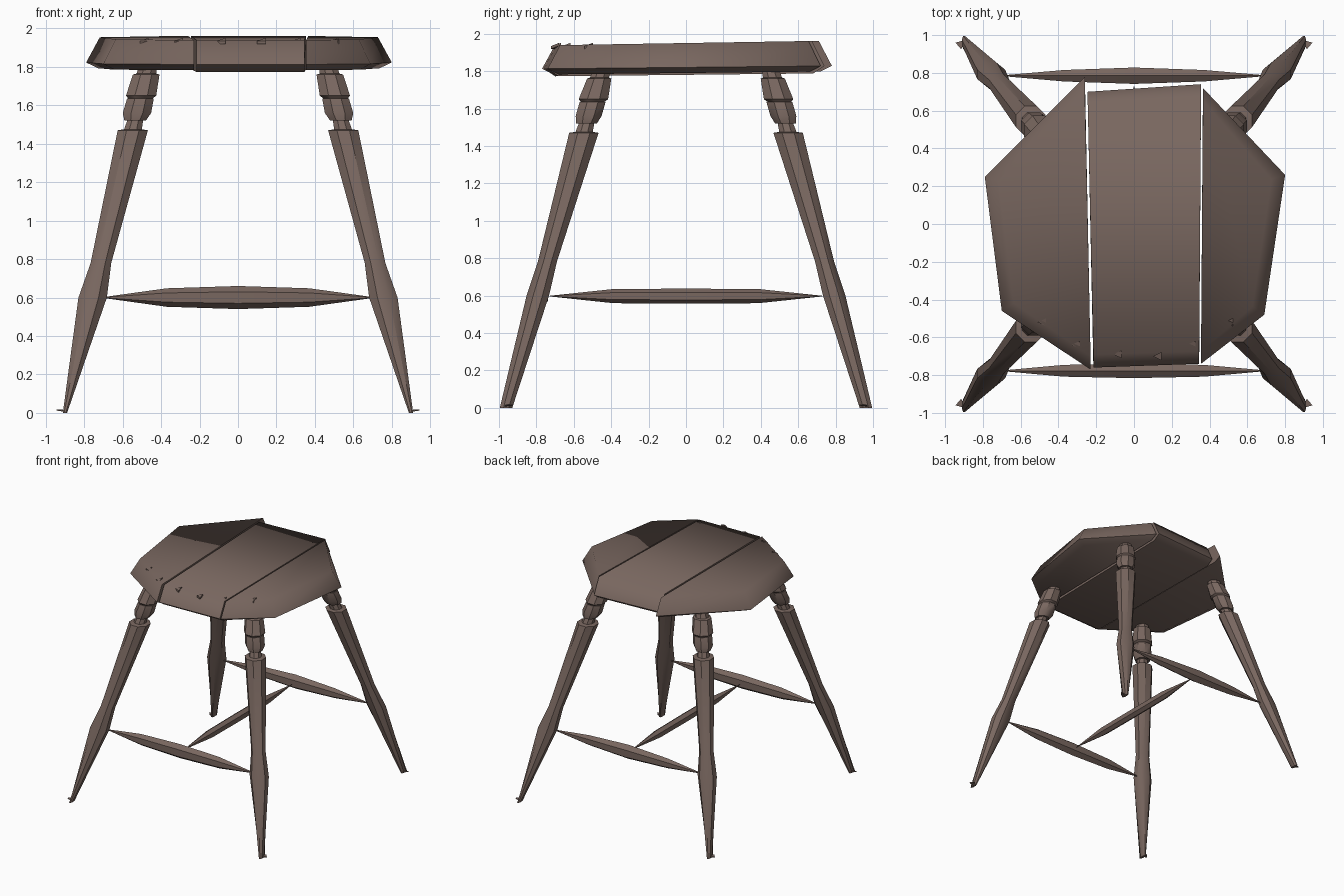
import bpy, bmesh, math
from mathutils import Vector

if "Cube" in bpy.data.objects:
    bpy.data.objects.remove(bpy.data.objects["Cube"])

# Single worn wood colour
wood = bpy.data.materials.new("dark_wood")
wood.use_nodes = True
colour = (0.19, 0.135, 0.115, 1)
wood.diffuse_color = colour
bsdf = wood.node_tree.nodes["Principled BSDF"]
bsdf.inputs["Base Color"].default_value = colour
bsdf.inputs["Roughness"].default_value = 0.8


def loft(name, rings, smooth=60):
    """Skin a list of closed rings and cap both ends."""
    bm = bmesh.new()
    loops = [[bm.verts.new(p) for p in ring] for ring in rings]
    n = len(loops[0])
    for a, b in zip(loops, loops[1:]):
        for i in range(n):
            j = (i + 1) % n
            bm.faces.new((a[i], a[j], b[j], b[i]))
    bm.faces.new(loops[0][::-1])
    bm.faces.new(loops[-1])
    bmesh.ops.recalc_face_normals(bm, faces=bm.faces)
    mesh = bpy.data.meshes.new(name)
    bm.to_mesh(mesh)
    bm.free()
    mesh.materials.append(wood)
    obj = bpy.data.objects.new(name, mesh)
    bpy.context.collection.objects.link(obj)
    bpy.ops.object.select_all(action="DESELECT")
    obj.select_set(True)
    bpy.context.view_layer.objects.active = obj
    bpy.ops.object.shade_smooth_by_angle(angle=math.radians(smooth))
    return obj


def ellipse(centre, u, v, sides):
    turn = [2 * math.pi * (i + 0.5) / sides for i in range(sides)]
    return [centre + u * math.cos(t) + v * math.sin(t) for t in turn]


# Seat: three boards with a bevelled outer rim, straight along the joints
def board(name, outline, low):
    def ring(z, scale, tilt):
        pts = []
        for x, y in outline:
            sx = scale if abs(x) > 0.5 else 1
            pts.append((x * sx, y * scale, z + tilt * y))
        return pts
    loft(name, [ring(low, 0.92, 0.01), ring(1.82, 1, 0.01), ring(1.95, 0.91, 0.015)], 72)


board("seat_board_right", [(-0.26, 0.78), (-0.79, 0.25), (-0.70, -0.46), (-0.23, -0.77)], 1.79)
board("seat_board_middle", [(0.355, 0.74), (-0.245, 0.70), (-0.215, -0.76), (0.345, -0.74)], 1.78)
board("seat_board_left", [(0.365, 0.72), (0.355, -0.74), (0.69, -0.48), (0.80, 0.26)], 1.79)

# Small splinters along the front rim
for i, (x, y) in enumerate([(-0.48, -0.52), (-0.30, -0.64), (-0.08, -0.69),
                            (0.13, -0.70), (0.31, -0.64), (0.51, -0.52)]):
    c = Vector((x, y, 1.925))
    u, v = Vector((0.03, 0, 0.005)), Vector((0, 0.025, 0.01))
    loft(f"splinter_{i}", [ellipse(c, u, v, 3),
                           ellipse(c + Vector((0, 0, 0.015)), u, v, 3)], 20)

# Legs: splayed turned posts, each section is (height, x radius, y radius)
shaft = [(0, 0.012, 0.036), (0.6, 0.08, 0.065), (0.78, 0.058, 0.055),
         (1.47, 0.085, 0.085), (1.475, 0.05, 0.05), (1.56, 0.04, 0.04)]
lower_collar = [(1.52, 0.06, 0.06), (1.56, 0.08, 0.075), (1.635, 0.075, 0.075)]
upper_collar = [(1.63, 0.062, 0.062), (1.65, 0.085, 0.085), (1.76, 0.075, 0.07),
                (1.765, 0.055, 0.055), (1.83, 0.05, 0.05)]


def axis(z, sx, sy):
    return Vector((sx * (0.9 - 0.24 * z), sy * (0.962 - 0.283 * z), z))


for sx, side in ((-1, "right"), (1, "left")):
    for sy, end in ((-1, "front"), (1, "back")):
        for part, sections in (("leg", shaft), ("leg_lower_collar", lower_collar),
                               ("leg_upper_collar", upper_collar)):
            rings = [ellipse(axis(z, sx, sy), Vector((rx, 0, 0)), Vector((0, ry, 0)), 8)
                     for z, rx, ry in sections]
            loft(f"{end}_{side}_{part}", rings, 40)
        # Splintered tip at the foot
        tip = [Vector((sx * x, sy * y, z)) for x, y, z in
               ((0.89, 0.975, 0.004), (0.945, 0.96, 0.012), (0.915, 0.925, 0.012))]
        loft(f"{end}_{side}_foot_tip", [tip, [p + Vector((0, 0, 0.006)) for p in tip]], 20)


# Stretchers: spindles tapering to a point at both ends
def stretcher(name, centre, along, half, width, height, belly):
    across = Vector((along.y, along.x, 0))
    rings = []
    for t, s in ((-1, 0.04), (-0.53, belly), (0, 1), (0.53, belly), (1, 0.04)):
        rings.append(ellipse(centre + along * t * half, across * width * s,
                             Vector((0, 0, height * s)), 6))
    loft(name, rings, 50)


X, Y = Vector((1, 0, 0)), Vector((0, 1, 0))
stretcher("front_stretcher", Vector((0, -0.777, 0.6)), X, 0.7, 0.045, 0.06, 0.8)
stretcher("back_stretcher", Vector((0, 0.785, 0.6)), X, 0.7, 0.05, 0.06, 0.7)
stretcher("middle_stretcher", Vector((0, 0, 0.597)), Y, 0.73, 0.035, 0.04, 0.95)
